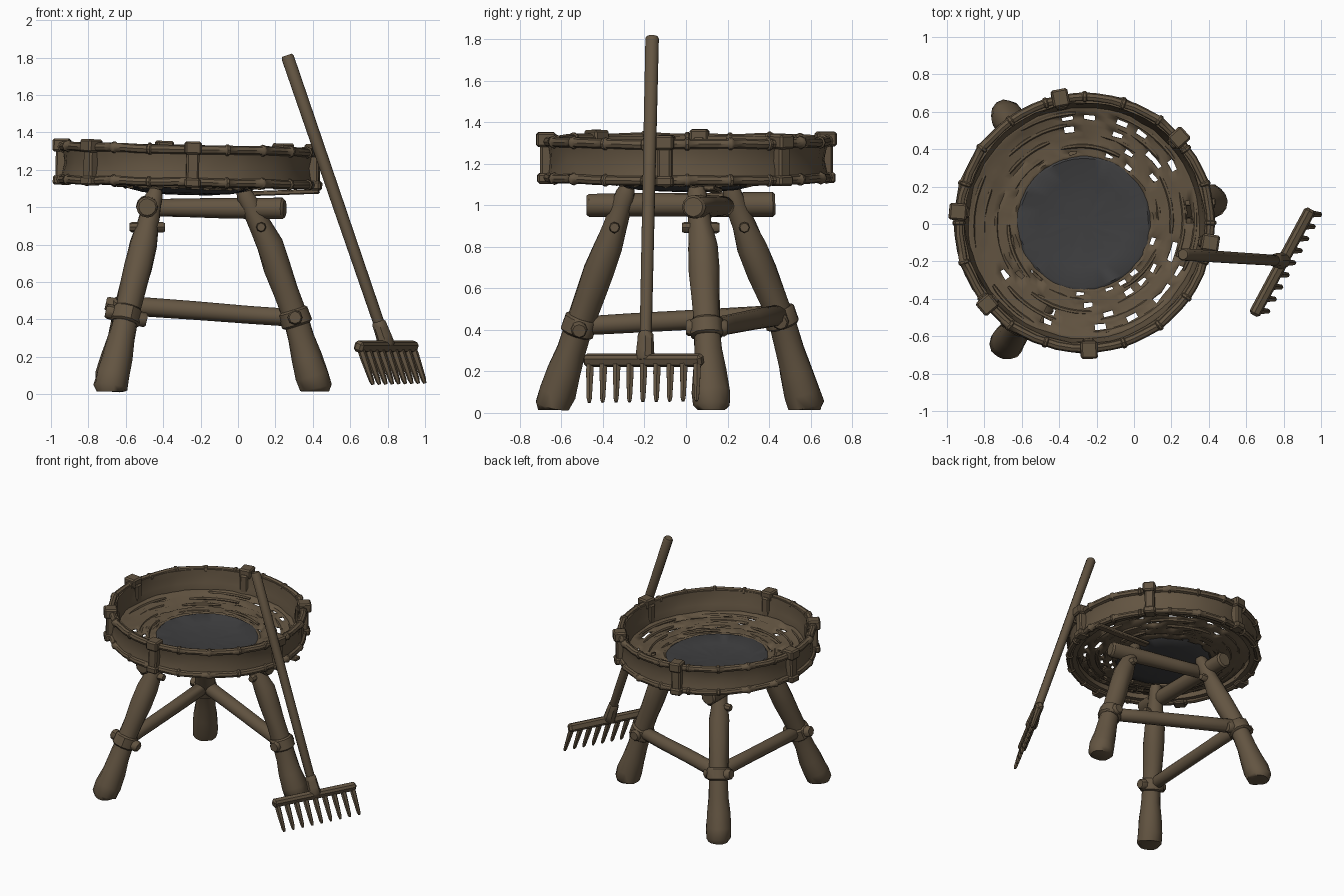
import bpy, bmesh, math, random
from mathutils import Vector, Matrix

random.seed(4)
if "Cube" in bpy.data.objects:
    bpy.data.objects.remove(bpy.data.objects["Cube"])


def material(name, rgb):
    m = bpy.data.materials.new(name)
    m.use_nodes = True
    m.diffuse_color = (*rgb, 1)
    m.node_tree.nodes["Principled BSDF"].inputs["Base Color"].default_value = (*rgb, 1)
    return m


WOOD = material("brown_wood", (0.125, 0.09, 0.054))
IRON = material("dark_grey_pan", (0.049, 0.049, 0.051))
# The basket leans slightly down towards +x
BASKET = Matrix.Translation((-0.266, 0.006, 1.222)) @ Matrix.Rotation(0.022, 4, 'Y')


def finish(bm, name, mat=WOOD, matrix=None, angle=40):
    if matrix:
        bm.transform(matrix)
    bmesh.ops.recalc_face_normals(bm, faces=bm.faces)
    mesh = bpy.data.meshes.new(name)
    bm.to_mesh(mesh)
    bm.free()
    mesh.shade_smooth()
    mesh.set_sharp_from_angle(angle=math.radians(angle))
    mesh.materials.append(mat)
    obj = bpy.data.objects.new(name, mesh)
    bpy.context.collection.objects.link(obj)
    return obj


def tube(bm, points, radii, sides=10, closed=False, rough=0.0):
    """Sweep a round section of changing radius along a path."""
    pts = [Vector(p) for p in points]
    n = len(pts)
    first = (pts[1] - pts[0]).normalized()
    ref = Vector((0, 1, 0)) if abs(first.z) > 0.7 else Vector((0, 0, 1))
    rings = []
    for i, p in enumerate(pts):
        if closed:
            t = pts[(i + 1) % n] - pts[i - 1]
        else:
            t = pts[min(i + 1, n - 1)] - pts[max(i - 1, 0)]
        u = t.cross(ref).normalized()
        v = u.cross(t).normalized()
        ring = []
        for k in range(sides):
            a = math.tau * k / sides
            r = radii[i] * (1 + random.uniform(-rough, rough))
            ring.append(bm.verts.new(p + (u * math.cos(a) + v * math.sin(a)) * r))
        rings.append(ring)
    for i in range(n if closed else n - 1):
        a, b = rings[i], rings[(i + 1) % n]
        for k in range(sides):
            j = (k + 1) % sides
            bm.faces.new((a[k], a[j], b[j], b[k]))
    if not closed:
        bm.faces.new(rings[0])
        bm.faces.new(rings[-1])


def log(name, a, b, r0, r1, sides=12, rough=0.04):
    """Straight pole with chamfered ends."""
    a, b = Vector(a), Vector(b)
    c = min(0.012 / (b - a).length, 0.2)
    steps = (0, c, 0.3, 0.6, 1 - c, 1)
    radii = [(r0 + (r1 - r0) * s) * (0.8 if s in (0, 1) else 1) for s in steps]
    bm = bmesh.new()
    tube(bm, [a.lerp(b, s) for s in steps], radii, sides, rough=rough)
    return finish(bm, name)


def block(bm, size, matrix, bevel=0.012):
    part = bmesh.ops.create_cube(bm, size=1, matrix=matrix @ Matrix.Diagonal((*size, 1)))
    edges = list({e for v in part["verts"] for e in v.link_edges})
    bmesh.ops.bevel(bm, geom=edges, offset=bevel, segments=1, affect='EDGES')


def polar(r, a, z):
    return (r * math.cos(a), r * math.sin(a), z)


# Three splayed legs: foot, knee, neck, top
legs = {
    "side_leg": [(0.425, 0.125, 0), (0.305, 0.1, 0.41), (0.17, 0.08, 0.8), (0.025, 0.05, 1.09)],
    "front_leg": [(-0.69, -0.655, 0), (-0.597, -0.515, 0.42), (-0.505, -0.375, 0.8), (-0.44, -0.28, 1.09)],
    "back_leg": [(-0.69, 0.59, 0), (-0.597, 0.455, 0.46), (-0.505, 0.315, 0.8), (-0.44, 0.21, 1.09)],
}
profile = [(0.015, 0.07), (0.035, 0.087), (0.1, 0.09), (0.2, 0.081), (0.3, 0.07), (0.42, 0.066), (0.55, 0.069),
           (0.68, 0.074), (0.8, 0.072), (0.9, 0.058), (1.0, 0.05), (1.06, 0.046), (1.09, 0.035)]
for name, path in legs.items():
    pts = []
    for z, r in profile:
        i = next(k for k in range(3) if z <= path[k + 1][2] + 1e-6)
        a, b = Vector(path[i]), Vector(path[i + 1])
        pts.append(a.lerp(b, (z - a.z) / (b.z - a.z)))
    pts[0].xy = pts[1].xy  # level sole
    bm = bmesh.new()
    tube(bm, pts, [r for _, r in profile], 14, rough=0.06)
    finish(bm, name, angle=50)
    # Lashing collar around the knee, with a cross peg
    knee, axis = Vector(path[1]), (Vector(path[2]) - Vector(path[0])).normalized()
    bm = bmesh.new()
    steps = (-0.045, -0.035, 0.035, 0.045)
    tube(bm, [knee + axis * s for s in steps], [0.072, 0.084, 0.082, 0.07], 10, rough=0.03)
    finish(bm, name + "_collar")
    side = Vector((0.0, 0.1, 0)) if name == "side_leg" else Vector((0.11, 0, -0.025))
    log(name + "_collar_peg", knee - side, knee + side, 0.04, 0.04, 8)
    # Small peg near the neck
    neck = Vector(path[2]).lerp(Vector(path[3]), 0.32)
    side = Vector((0, 0.09, 0)) if name == "side_leg" else Vector((0.095, 0, 0))
    log(name + "_neck_peg", neck - side, neck + side, 0.027, 0.027, 8)

# Lower braces and top bars
log("long_brace", (-0.595, -0.57, 0.415), (-0.595, 0.50, 0.475), 0.045, 0.05)
log("cross_brace", (0.35, 0.08, 0.405), (-0.62, 0.47, 0.475), 0.046, 0.052)
log("rear_top_bar", (-0.485, -0.48, 1.0), (-0.485, 0.43, 1.005), 0.056, 0.06)
log("slanted_top_bar", (-0.49, 0.2, 0.997), (0.25, 0.035, 0.992), 0.046, 0.058)

# Flat slat under the basket, ending beneath the pan
start, stop = Vector((0.0, 0.15, 1.07)), Vector((0.435, 0.11, 1.085))
run = stop - start
bm = bmesh.new()
block(bm, (run.length, 0.055, 0.026), Matrix.Translation((start + stop) / 2)
      @ run.to_track_quat('X', 'Z').to_matrix().to_4x4(), 0.006)
finish(bm, "support_slat")

# Basket wall: a slightly wavy band, leaning inwards at the bottom
SEG = 60
bm = bmesh.new()
rings = []
section = [(0.678, -0.095), (0.67, -0.05), (0.663, 0.0), (0.668, 0.05), (0.676, 0.095),
           (0.643, 0.098), (0.638, 0.05), (0.63, 0.0), (0.617, -0.05), (0.617, -0.095)]
for k in range(SEG):
    a = math.tau * k / SEG
    rings.append([bm.verts.new(polar(r + random.uniform(-0.004, 0.004), a, z)) for r, z in section])
for k in range(SEG):
    a, b = rings[k], rings[(k + 1) % SEG]
    for i in range(len(section)):
        j = (i + 1) % len(section)
        bm.faces.new((a[i], a[j], b[j], b[i]))
finish(bm, "basket_wall", matrix=BASKET, angle=50)

# Jointed hoops at the top and bottom of the wall
for name, z, big in (("upper_hoop", 0.087, 0.024), ("lower_hoop", -0.089, 0.023)):
    pts, radii = [], []
    for k in range(20):
        wobble = random.uniform(-0.006, 0.006)
        for s, r in ((-0.3, big), (-0.06, big), (-0.03, big * 1.3), (0.03, big * 1.3), (0.06, big), (0.3, big)):
            pts.append(polar(0.672 + wobble * (abs(s) < 0.1), math.tau * (k + s) / 20, z + wobble * 0.6))
            radii.append(r)
    bm = bmesh.new()
    tube(bm, pts, radii, 8, closed=True)
    finish(bm, name, matrix=BASKET)

# Clamps gripping the hoops
bm = bmesh.new()
for degrees in (101, 42, 175, 220, 272, 351):
    turn = Matrix.Rotation(math.radians(degrees), 4, 'Z')
    for size, r, z in (((0.095, 0.09, 0.07), 0.68, 0.095), ((0.06, 0.068, 0.2), 0.68, 0.0),
                       ((0.085, 0.085, 0.05), 0.68, -0.092), ((0.025, 0.06, 0.18), 0.63, 0.0)):
        block(bm, size, turn @ Matrix.Translation((r, 0, z)), 0.01)
finish(bm, "hoop_clamps", matrix=BASKET, angle=30)


def floor_height(r):
    s = (r - 0.335) / 0.305
    return -0.115 + 0.04 * s + 0.03 * s ** 3


# Woven floor: stepped rings with slits left open on some strands
bm = bmesh.new()
radii = [0.335, 0.37, 0.39, 0.43, 0.455, 0.49, 0.52, 0.55, 0.58, 0.61, 0.64]
rows = []
for i, r in enumerate(radii):
    z = floor_height(r) + (0.007 if i % 2 else -0.007)
    rows.append([bm.verts.new(polar(r + random.uniform(-0.006, 0.006), math.tau * k / SEG,
                                    z + random.uniform(-0.005, 0.005))) for k in range(SEG)])
for i in range(len(radii) - 1):
    for k in range(SEG):
        sparse = k < SEG * 0.28 or k > SEG * 0.58
        if 0 < i < 8 and i % 2 and sparse and random.random() < 0.24:
            continue
        j = (k + 1) % SEG
        bm.faces.new((rows[i][k], rows[i][j], rows[i + 1][j], rows[i + 1][k]))
floor = finish(bm, "woven_floor", matrix=BASKET, angle=60)
thick = floor.modifiers.new("thickness", 'SOLIDIFY')
thick.thickness = 0.01
thick.offset = 0

# Loose strands woven over and under the solid rows of the floor
bm = bmesh.new()
for r in (0.41, 0.475, 0.535, 0.595):
    a = random.uniform(0, 1)
    for turn in range(6):
        span = random.uniform(0.5, 0.8)
        lift = 0.004 if turn % 2 else -0.004
        pts = [polar(r + 0.012 * (s / 8 - 0.5), a + span * s / 8, floor_height(r) + lift) for s in range(9)]
        tube(bm, pts, [0.008] + [0.012] * 7 + [0.008], 6)
        a += math.tau / 6
finish(bm, "floor_strands", matrix=BASKET)

# Dark dished pan in the middle, gently uneven
bm = bmesh.new()
outline = [(0.0, -0.133), (0.12, -0.131), (0.24, -0.122), (0.345, -0.1), (0.358, -0.106),
           (0.345, -0.122), (0.24, -0.146), (0.12, -0.155), (0.0, -0.157)]
rings = []
for r, z in outline:
    count = 40 if r else 1
    rings.append([bm.verts.new(polar(r, math.tau * k / count, z + random.uniform(-0.002, 0.002)))
                  for k in range(count)])
for a, b in zip(rings, rings[1:]):
    for k in range(40):
        j = (k + 1) % 40
        corners = (a[k % len(a)], a[j % len(a)], b[j % len(b)], b[k % len(b)])
        bm.faces.new(list(dict.fromkeys(corners)))
finish(bm, "pan", IRON, BASKET)

# Rake: handle, socket, head and tines
top, joint = Vector((0.262, -0.163, 1.812)), Vector((0.798, -0.197, 0.25))
log("rake_handle", top, joint, 0.034, 0.03, 10, 0.01)
log("rake_socket", top.lerp(joint, 0.91), joint, 0.036, 0.046, 8)
end_a, end_b = Vector((0.64, -0.488, 0.25)), Vector((0.945, 0.08, 0.258))
heading = end_b - end_a
bm = bmesh.new()
block(bm, (heading.length, 0.055, 0.06), Matrix.Translation((end_a + end_b) / 2)
      @ Matrix.Rotation(math.atan2(heading.y, heading.x), 4, 'Z') @ Matrix.Rotation(0.35, 4, 'X'), 0.014)
finish(bm, "rake_head", angle=30)
bm = bmesh.new()
for i in range(9):
    root = end_a.lerp(end_b, 0.045 + 0.91 * i / 8)
    drop = Vector((0.068, -0.004, -0.2))
    tube(bm, [root, root + drop * 0.3, root + drop * 0.9, root + drop], [0.02, 0.02, 0.014, 0.008], 6)
finish(bm, "rake_tines")
